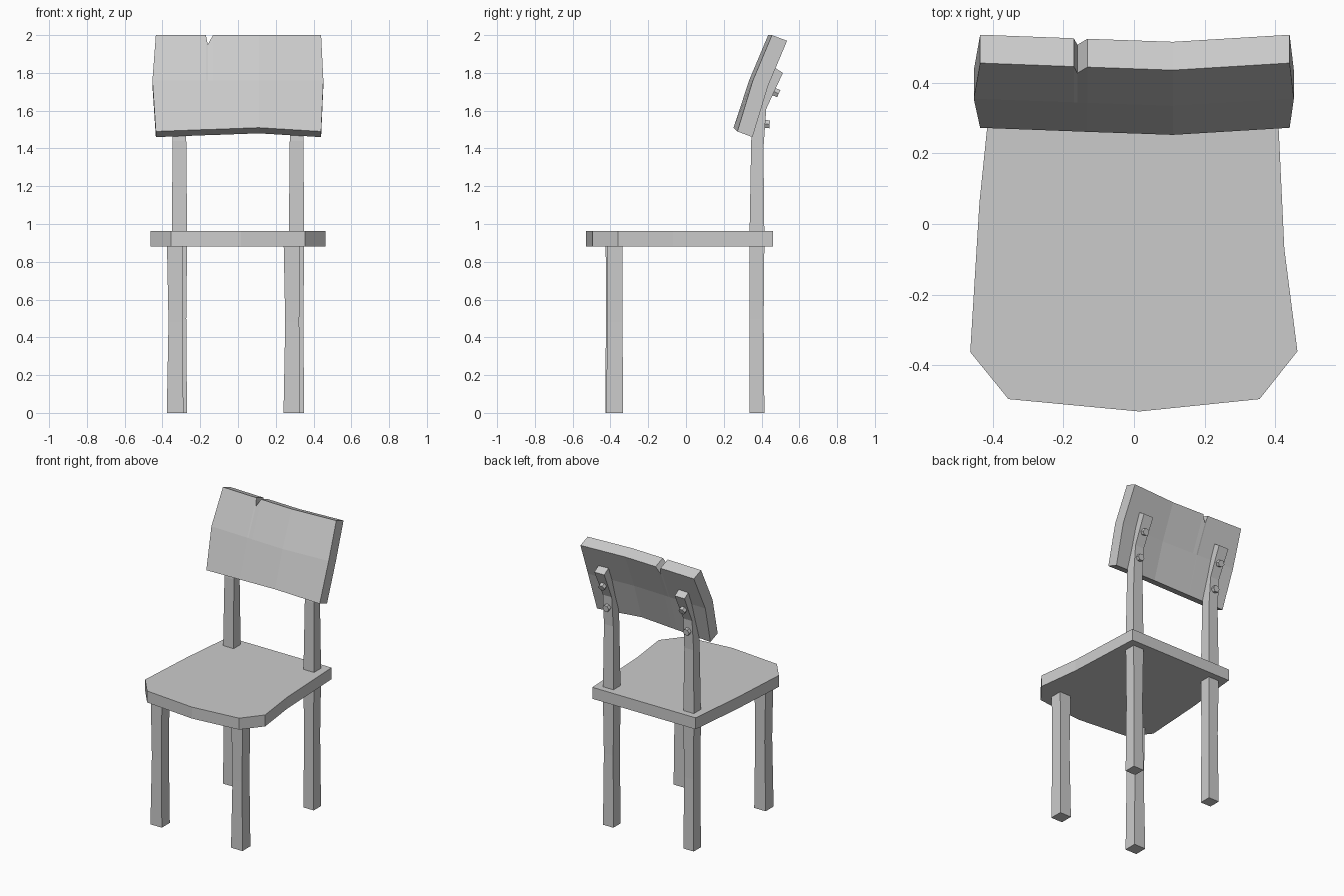
import bpy, bmesh, math
from mathutils import Vector

if "Cube" in bpy.data.objects:
    bpy.data.objects.remove(bpy.data.objects["Cube"])


def make(name, verts, faces):
    mesh = bpy.data.meshes.new(name)
    mesh.from_pydata(verts, [], faces)
    bm = bmesh.new()
    bm.from_mesh(mesh)
    bmesh.ops.recalc_face_normals(bm, faces=bm.faces)
    bm.to_mesh(mesh)
    bm.free()
    ob = bpy.data.objects.new(name, mesh)
    bpy.context.collection.objects.link(ob)
    return ob


def loft(name, rings):
    """Skin equal-length closed rings and cap both ends."""
    n = len(rings[0])
    verts = [v for r in rings for v in r]
    faces = [list(range(n)), list(range(len(verts) - n, len(verts)))]
    for k in range(len(rings) - 1):
        for i in range(n):
            j = (i + 1) % n
            faces.append([k * n + i, k * n + j, (k + 1) * n + j, (k + 1) * n + i])
    return make(name, verts, faces)


# Seat: faceted plank
outline = [(-0.463, -0.362), (-0.355, -0.495), (0.015, -0.53), (0.355, -0.495),
           (0.462, -0.36), (0.425, -0.07), (0.40, 0.46), (-0.396, 0.46), (-0.437, 0.06)]
loft("seat", [[(x, y, z) for x, y in outline] for z in (0.882, 0.962)])

# Front legs: square posts with a narrower waist
for side, cx, cy in (("left", -0.333, -0.383), ("right", 0.285, -0.377)):
    rings = []
    for z, hx, hy, dx in ((0, 0.044, 0.044, 0), (0.48, 0.037, 0.041, 0.002), (0.885, 0.043, 0.042, 0)):
        x = cx + dx
        rings.append([(x - hx, cy - hy, z), (x + hx, cy - hy, z),
                      (x + hx, cy + hy, z), (x - hx, cy + hy, z)])
    loft("front_leg_" + side, rings)

# Back posts: front (y, z), rear (y, z) and half width of each section
post = [(0.335, 0, 0.415, 0, 0.04), (0.337, 0.5, 0.411, 0.5, 0.036),
        (0.336, 0.92, 0.415, 0.92, 0.041), (0.345, 1.44, 0.41, 1.40, 0.036),
        (0.365, 1.64, 0.425, 1.61, 0.034), (0.45, 1.84, 0.513, 1.80, 0.038)]
# Bolts: (y, z) and tilt of the rear face
bolts = [(0.418, 1.53, 0.1), (0.468, 1.70, 0.42)]
for side, s in (("left", -1), ("right", 1)):
    cx = 0.31 * s
    loft("back_post_" + side, [[(cx - h, fy, fz), (cx + h, fy, fz), (cx + h, ry, rz), (cx - h, ry, rz)]
                               for fy, fz, ry, rz, h in post])
    for i, (y, z, tilt) in enumerate(bolts):
        axis = Vector((0, math.cos(tilt), -math.sin(tilt)))
        up = Vector((0, math.sin(tilt), math.cos(tilt)))
        c = Vector((cx, y, z))
        rings = [[c + axis * d + Vector((1, 0, 0)) * 0.024 * math.cos(a * math.pi / 3)
                  + up * 0.024 * math.sin(a * math.pi / 3) for a in range(6)]
                 for d in (-0.02, 0.025)]
        loft(f"bolt_{side}_{i}", rings)

# Backrest: columns (x, y shift, bottom rise, notch depth), dished front to back
columns = [(-0.435, 0, 0, 0), (-0.17, -0.01, 0.01, 0), (-0.16, -0.0105, 0.01, 0.05),
           (-0.132, -0.0115, 0.011, 0), (0.11, -0.02, 0.02, 0), (0.44, 0, 0, 0)]
rings = []
for i, (x, dy, rise, notch) in enumerate(columns):
    bulge = {0: -0.018, len(columns) - 1: 0.012}.get(i, 0)
    bf, mf = (x, 0.272 + dy, 1.49 + rise), (x + bulge, 0.354 + dy, 1.76)
    tf = (x, 0.455 + dy - notch * 0.36, 2.0 - notch)
    back = [(p[0], p[1] + 0.08, p[2] - 0.03) for p in (tf, mf, bf)]
    rings.append([bf, mf, tf] + back)
loft("backrest", rings)
